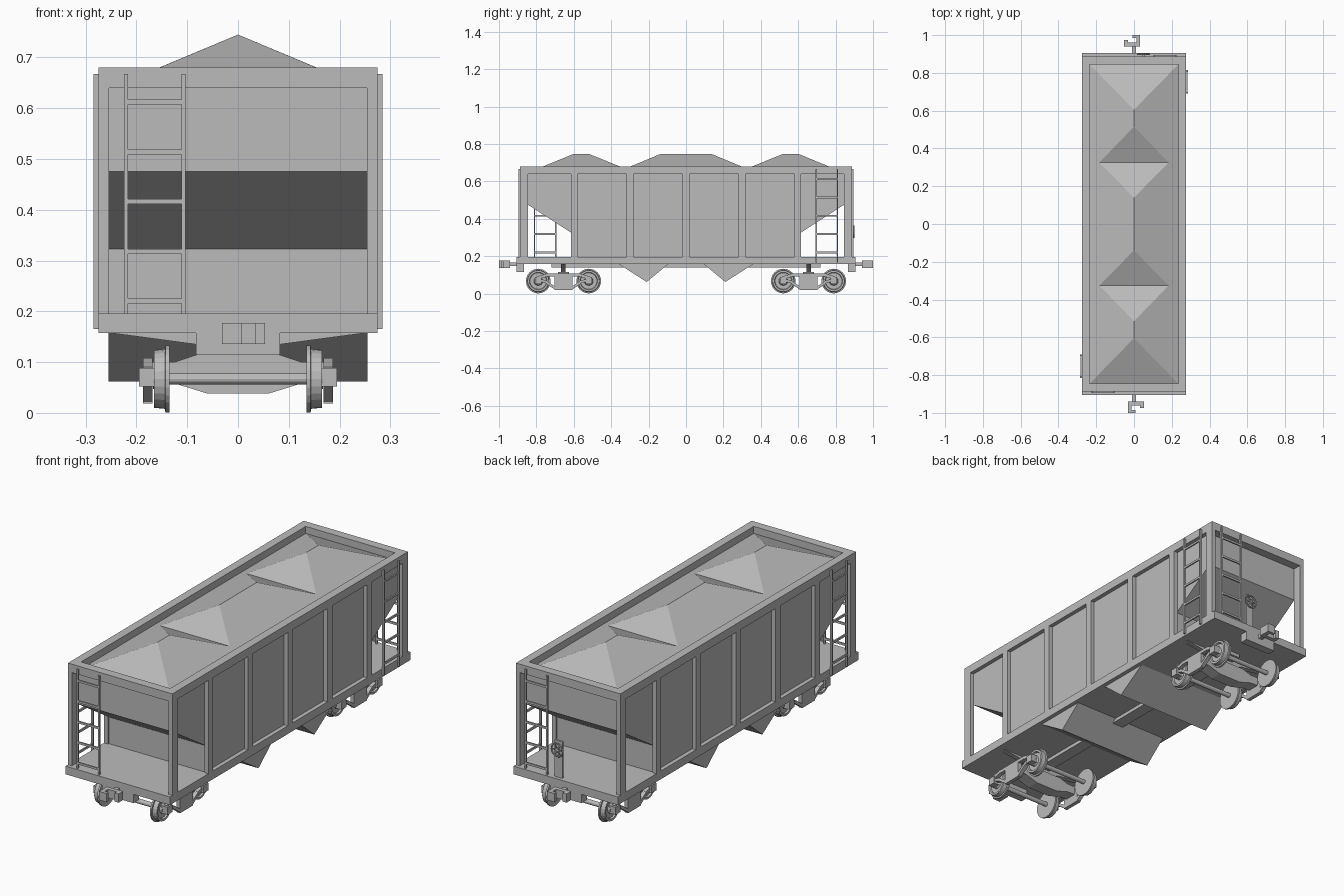
import bpy, bmesh
from math import sin, cos, pi, atan2, hypot
from mathutils import Vector, Matrix

if "Cube" in bpy.data.objects:
    bpy.data.objects.remove(bpy.data.objects["Cube"])

grey = bpy.data.materials.new("plain grey")
grey.use_nodes = True
grey.diffuse_color = (0.5, 0.5, 0.5, 1)
grey.node_tree.nodes["Principled BSDF"].inputs["Base Color"].default_value = (0.5, 0.5, 0.5, 1)


def finish(name, bm):
    bmesh.ops.recalc_face_normals(bm, faces=bm.faces)
    mesh = bpy.data.meshes.new(name)
    bm.to_mesh(mesh)
    bm.free()
    mesh.materials.append(grey)
    ob = bpy.data.objects.new(name, mesh)
    bpy.context.collection.objects.link(ob)
    return ob


def add_box(bm, x0, x1, y0, y1, z0, z1):
    size = Matrix.Diagonal((x1 - x0, y1 - y0, z1 - z0, 1))
    mid = Matrix.Translation(((x0 + x1) / 2, (y0 + y1) / 2, (z0 + z1) / 2))
    bmesh.ops.create_cube(bm, size=1, matrix=mid @ size)


def add_prism(bm, pts, axis, a, b):
    """Extrude a profile: axis 0 takes (y, z), axis 1 (x, z), axis 2 (x, y)."""
    def place(p, d):
        q = list(p)
        q.insert(axis, d)
        return bm.verts.new(q)
    lo, hi = [place(p, a) for p in pts], [place(p, b) for p in pts]
    bm.faces.new(lo)
    bm.faces.new(hi)
    for i in range(len(pts)):
        j = (i + 1) % len(pts)
        bm.faces.new((lo[i], lo[j], hi[j], hi[i]))


def add_bar(bm, p, q, width, x0, x1):
    """Straight bar in the y-z plane between two points."""
    d = Vector((q[0] - p[0], q[1] - p[1])).normalized()
    n = Vector((-d.y, d.x)) * width / 2
    p, q = Vector(p), Vector(q)
    add_prism(bm, [tuple(v) for v in (p - n, q - n, q + n, p + n)], 0, x0, x1)


def add_lathe(bm, profile, y, z, n=24):
    """Turn an (x, radius) profile about an axle along x."""
    rings = [[bm.verts.new((x, y + r * cos(2 * pi * i / n), z + r * sin(2 * pi * i / n)))
              for i in range(n)] for x, r in profile]
    for a, b in zip(rings, rings[1:]):
        for i in range(n):
            j = (i + 1) % n
            bm.faces.new((a[i], a[j], b[j], b[i]))
    bm.faces.new(rings[0])
    bm.faces.new(rings[-1])


# Hopper body: side sheets, sloping ends and bulkheads
bm = bmesh.new()
half = [(0.845, 0.66), (0.845, 0.475), (0.61, 0.323), (0.61, 0.18)]
add_prism(bm, half + [(-y, z) for y, z in reversed(half)], 0, -0.255, 0.255)
body = finish("hopper_body", bm)
# Open the top so the load sits inside the walls
bm = bmesh.new()
bm.from_mesh(body.data)
bmesh.ops.delete(bm, geom=[f for f in bm.faces if f.calc_center_median().z > 0.65], context="FACES_ONLY")
bm.to_mesh(body.data)
bm.free()

# Floor, top rail, ribs and corner posts
bm = bmesh.new()
add_box(bm, -0.275, 0.275, -0.905, 0.905, 0.157, 0.196)
finish("floor", bm)

bm = bmesh.new()
for s in (-1, 1):
    add_box(bm, *sorted((s * 0.235, s * 0.275)), -0.887, 0.887, 0.64, 0.68)
    add_box(bm, -0.235, 0.235, *sorted((s * 0.845, s * 0.887)), 0.64, 0.68)
finish("top_rail", bm)

bm = bmesh.new()
for s in (-1, 1):
    xs = sorted((s * 0.254, s * 0.275))
    for y in (-0.598, -0.299, 0, 0.299, 0.598):
        add_box(bm, *xs, y - 0.018, y + 0.018, 0.19, 0.645)
    for y in (-0.866, 0.866):
        add_box(bm, *xs, y - 0.021, y + 0.021, 0.19, 0.645)
finish("side_posts", bm)

# Heaped load: three ridges sharing two valleys
bm = bmesh.new()
base, valley, top = 0.646, 0.668, 0.745
peaks = [(-0.605, -0.515), (-0.14, 0.14), (0.515, 0.605)]
ridge = [[bm.verts.new((0, y, top)) for y in pair] for pair in peaks]
dips = [[bm.verts.new((s * 0.184, y, valley)) for s in (-1, 1)] for y in (-0.325, 0.325)]
ends = [[bm.verts.new((s * 0.236, y, base)) for s in (-1, 1)] for y in (-0.846, 0.846)]
for k, end in ((0, ends[0]), (2, ends[1])):
    bm.faces.new((end[0], end[1], ridge[k][0 if k == 0 else 1]))
for k, d in enumerate(dips):
    bm.faces.new((d[0], d[1], ridge[k][1]))
    bm.faces.new((d[0], d[1], ridge[k + 1][0]))
for s in (0, 1):
    crest = [ridge[0][0], ridge[0][1], dips[0][s], ridge[1][0], ridge[1][1], dips[1][s], ridge[2][0], ridge[2][1]]
    bm.faces.new([ends[0][s]] + crest + [ends[1][s]])
finish("load", bm)

# Discharge hoppers and centre sill
bm = bmesh.new()
for s in (-1, 1):
    add_prism(bm, [(s * 0.36, 0.158), (s * 0.21, 0.062), (s * 0.095, 0.158)], 0, -0.255, 0.255)
finish("discharge_hoppers", bm)
bm = bmesh.new()
add_box(bm, -0.03, 0.03, -0.72, 0.72, 0.14, 0.158)
finish("centre_sill", bm)


# Ladders: a flat ladder built facing -y or turned to a side
def ladder(name, turn, out, mid, z0):
    bm = bmesh.new()
    for x in (mid - 0.057, mid + 0.057):
        add_box(bm, x - 0.004, x + 0.004, -out - 0.01, -out, z0, 0.667)
    for k in range(5):
        z = 0.22 + k * 0.098
        add_box(bm, mid - 0.055, mid + 0.055, -out - 0.008, -out - 0.001, z - 0.005, z + 0.005)
    bm.transform(Matrix.Rotation(turn, 4, "Z"))
    finish(name, bm)


ladder("front_ladder", 0, 0.886, -0.164, 0.19)
ladder("back_ladder", pi, 0.886, -0.164, 0.19)
ladder("left_ladder", pi / 2, 0.275, 0.753, 0.165)
ladder("right_ladder", -pi / 2, 0.275, 0.753, 0.165)

# Hand brake on the back platform
bm = bmesh.new()
add_box(bm, 0.03, 0.07, 0.878, 0.888, 0.19, 0.37)
add_box(bm, 0.045, 0.055, 0.886, 0.9, 0.325, 0.335)
for turn in (0, pi / 3, 2 * pi / 3):
    spoke = bmesh.ops.create_cube(bm, size=1, matrix=Matrix.Translation((0.05, 0.898, 0.33))
                                  @ Matrix.Rotation(turn, 4, "Y") @ Matrix.Diagonal((0.06, 0.004, 0.006, 1)))
finish("brake_stand", bm)
bpy.ops.mesh.primitive_torus_add(major_radius=0.03, minor_radius=0.004, major_segments=20, minor_segments=6,
                                 location=(0.05, 0.898, 0.33), rotation=(pi / 2, 0, 0))
bpy.context.object.name = "brake_wheel"
bpy.context.object.data.materials.append(grey)

# Couplers and draft boxes, repeated by a half turn
hook = [(-0.032, -1), (-0.032, -0.94), (0.053, -0.94), (0.053, -0.975), (0.033, -0.975),
        (0.033, -0.96), (-0.012, -0.96), (-0.012, -0.985), (0.008, -0.985), (0.008, -1)]
for name, turn in (("front", 0), ("back", pi)):
    bm = bmesh.new()
    add_prism(bm, hook, 2, 0.136, 0.177)
    add_box(bm, -0.01, 0.01, -0.945, -0.9, 0.147, 0.167)
    add_box(bm, -0.083, 0.083, -0.905, -0.865, 0.115, 0.158)
    bm.transform(Matrix.Rotation(turn, 4, "Z"))
    finish(name + "_coupler", bm)

# Trucks: wheelsets, side frames and bolsters
for name, yc in (("front", -0.655), ("back", 0.655)):
    wheels, frames, beams = bmesh.new(), bmesh.new(), bmesh.new()
    for s in (-1, 1):
        for dy in (-0.135, 0.135):
            tread = [(0.135, 0.066), (0.143, 0.066), (0.144, 0.059), (0.165, 0.057),
                     (0.165, 0.047), (0.157, 0.044), (0.157, 0.024), (0.167, 0.02)]
            add_lathe(wheels, [(s * x, r) for x, r in tread], yc + dy, 0.067)
            add_box(frames, *sorted((s * 0.162, s * 0.195)), yc + dy - 0.018, yc + dy + 0.018, 0.052, 0.088)
        xs = sorted((s * 0.168, s * 0.187))
        for d in (-1, 1):
            # Arched top bar, diagonal lower bar and spring pocket edge
            add_bar(frames, (yc + d * 0.14, 0.083), (yc + d * 0.085, 0.1), 0.016, *xs)
            add_bar(frames, (yc + d * 0.09, 0.099), (yc, 0.099), 0.016, *xs)
            add_bar(frames, (yc + d * 0.13, 0.073), (yc + d * 0.09, 0.062), 0.014, *xs)
            add_bar(frames, (yc + d * 0.095, 0.064), (yc + d * 0.04, 0.025), 0.014, *xs)
            add_bar(frames, (yc + d * 0.04, 0.1), (yc + d * 0.04, 0.02), 0.016, *xs)
            add_bar(frames, (yc + d * 0.048, 0.025), (yc, 0.025), 0.014, *xs)
        add_box(frames, *xs, yc - 0.034, yc + 0.034, 0.03, 0.095)
    for dy in (-0.135, 0.135):
        add_lathe(wheels, [(-0.14, 0.011), (0.14, 0.011)], yc + dy, 0.067, 12)
    bolster = [(0.17, 0.1), (0.125, 0.1), (0.08, 0.115), (-0.08, 0.115), (-0.125, 0.1), (-0.17, 0.1),
               (-0.17, 0.06), (-0.125, 0.058), (-0.06, 0.038), (0.06, 0.038), (0.125, 0.058), (0.17, 0.06)]
    add_prism(beams, bolster, 1, yc - 0.03, yc + 0.03)
    cross = [(-0.255, 0.158), (0.255, 0.158), (0.083, 0.135), (0.04, 0.112), (-0.04, 0.112), (-0.083, 0.135)]
    add_prism(beams, cross, 1, yc - 0.012, yc + 0.012)
    finish(name + "_wheelsets", wheels)
    finish(name + "_side_frames", frames)
    finish(name + "_bolster", beams)
